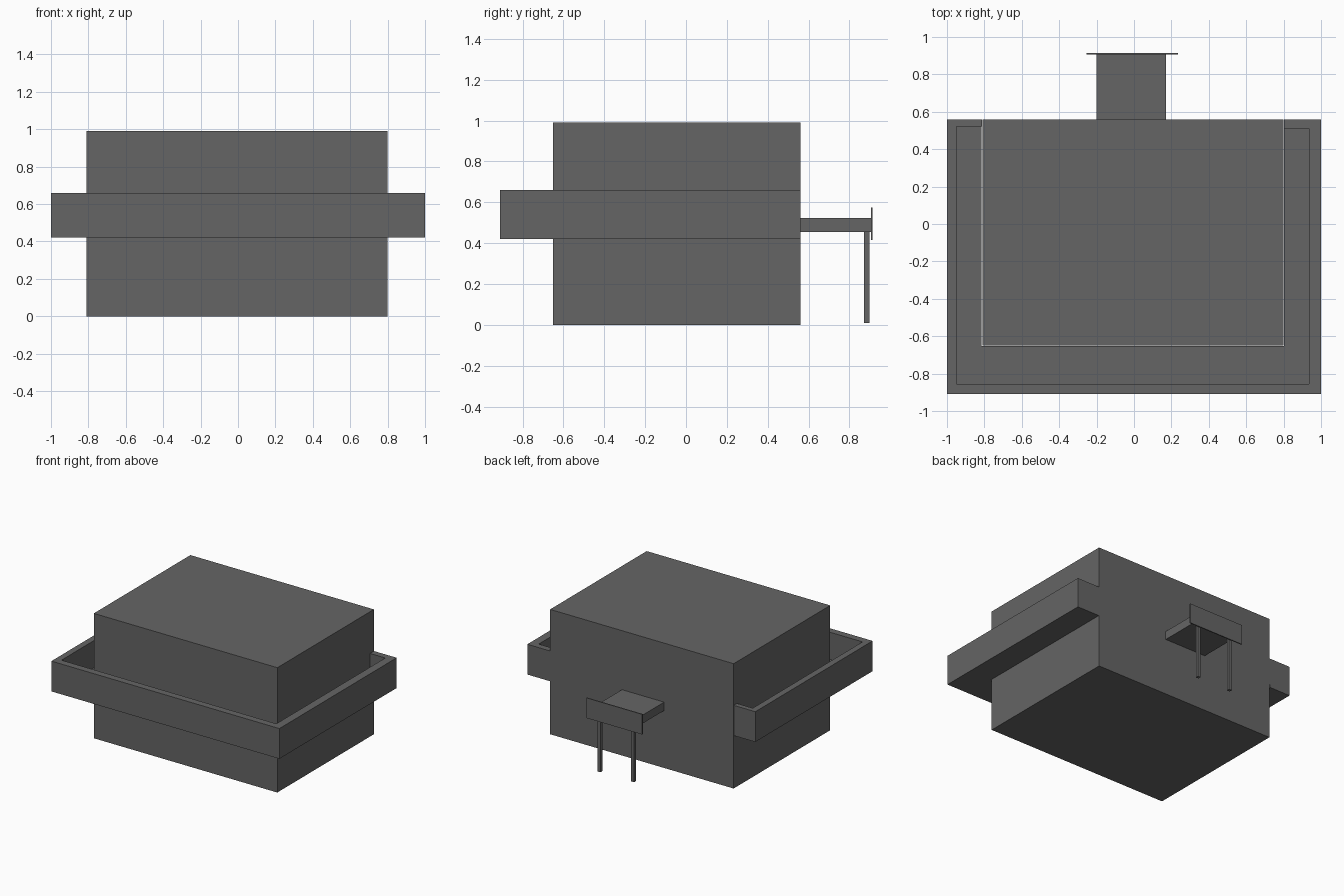
import bpy, bmesh

if "Cube" in bpy.data.objects:
    bpy.data.objects.remove(bpy.data.objects["Cube"])

grey = bpy.data.materials.new("dark grey")
grey.diffuse_color = (0.13, 0.13, 0.13, 1)
grey.use_nodes = True
grey.node_tree.nodes["Principled BSDF"].inputs["Base Color"].default_value = grey.diffuse_color


def prism(name, outline, z0, z1):
    """Extrude a flat outline from z0 up to z1."""
    bm = bmesh.new()
    face = bm.faces.new([bm.verts.new((x, y, z0)) for x, y in outline])
    top = bmesh.ops.extrude_face_region(bm, geom=[face])["geom"]
    verts = [g for g in top if isinstance(g, bmesh.types.BMVert)]
    bmesh.ops.translate(bm, verts=verts, vec=(0, 0, z1 - z0))
    bmesh.ops.recalc_face_normals(bm, faces=bm.faces)
    mesh = bpy.data.meshes.new(name)
    bm.to_mesh(mesh)
    bm.free()
    mesh.materials.append(grey)
    obj = bpy.data.objects.new(name, mesh)
    bpy.context.collection.objects.link(obj)
    return obj


def box(name, x0, x1, y0, y1, z0, z1):
    return prism(name, [(x0, y0), (x1, y0), (x1, y1), (x0, y1)], z0, z1)


# Main building block
box("building", -0.81, 0.80, -0.65, 0.56, 0, 0.99)

# Balcony wrapping three sides: U-shaped floor and parapet with end walls
outer = [(-1, 0.56), (-1, -0.91), (1, -0.91), (1, 0.56)]
prism("balcony_floor", outer + [(0.802, 0.56), (0.802, -0.653),
                                (-0.815, -0.653), (-0.815, 0.56)], 0.42, 0.445)
prism("balcony_parapet", outer + [(0.802, 0.56), (0.802, 0.51), (0.935, 0.51),
                                  (0.935, -0.855), (-0.95, -0.855), (-0.95, 0.52),
                                  (-0.812, 0.52), (-0.812, 0.56)], 0.445, 0.66)

# Rear porch: canopy, sign plate and two posts
box("rear_canopy", -0.20, 0.17, 0.56, 0.906, 0.455, 0.522)
box("rear_plate", -0.255, 0.235, 0.906, 0.914, 0.415, 0.575)
for side, x in (("left", -0.16), ("right", 0.135)):
    box(side + "_post", x - 0.0125, x + 0.0125, 0.872, 0.897, 0.008, 0.455)
